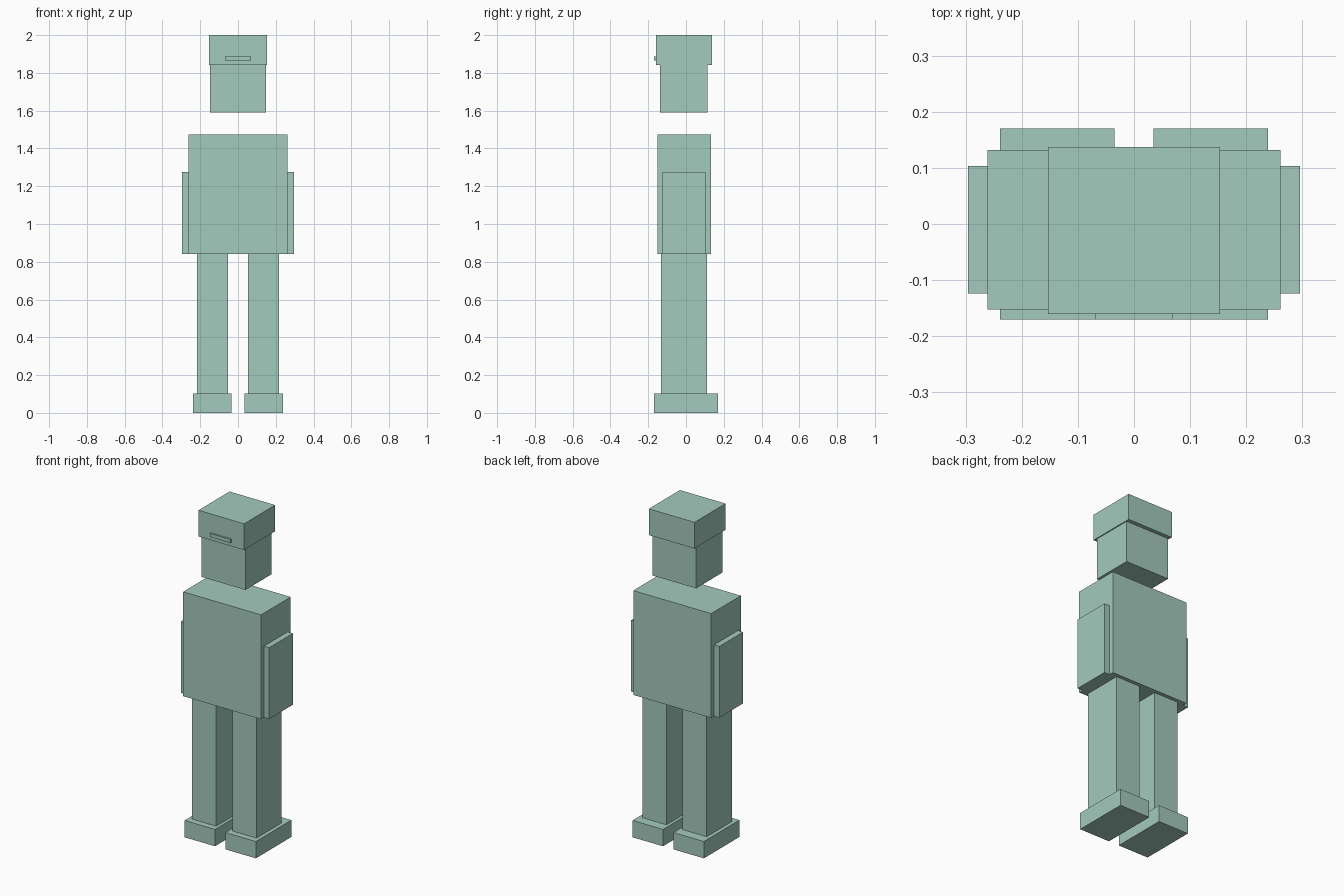
import bpy

if "Cube" in bpy.data.objects:
    bpy.data.objects.remove(bpy.data.objects["Cube"])

# Muted green shared by every part
green = bpy.data.materials.new("muted_green")
green.diffuse_color = (0.37, 0.59, 0.51, 1)
green.use_nodes = True
green.node_tree.nodes["Principled BSDF"].inputs["Base Color"].default_value = green.diffuse_color


def box(name, x, y, z):
    """Axis-aligned box from (min, max) ranges."""
    bpy.ops.mesh.primitive_cube_add(size=1, location=[(a + b) / 2 for a, b in (x, y, z)])
    ob = bpy.context.object
    ob.name = name
    ob.scale = [b - a for a, b in (x, y, z)]
    bpy.ops.object.transform_apply(location=False, rotation=False, scale=True)
    ob.data.materials.append(green)
    return ob


def pair(name, x, y, z):
    """Box on the +x side and its mirror on the -x side."""
    box(name + "_left", x, y, z)
    box(name + "_right", (-x[1], -x[0]), y, z)


# Head, with the wider cap and its front badge
box("head", (-0.147, 0.147), (-0.138, 0.113), (1.589, 1.841))
box("cap", (-0.153, 0.153), (-0.160, 0.137), (1.841, 2.0))
box("cap_badge", (-0.069, 0.069), (-0.170, -0.160), (1.865, 1.886))

# Torso, separated from the head by a gap
box("torso", (-0.261, 0.261), (-0.152, 0.132), (0.842, 1.474))

# Arms flush with the sides, legs and feet
pair("arm", (0.261, 0.296), (-0.124, 0.103), (0.842, 1.274))
pair("leg", (0.054, 0.216), (-0.132, 0.110), (0.102, 0.842))
pair("foot", (0.035, 0.239), (-0.170, 0.170), (0.0, 0.102))
